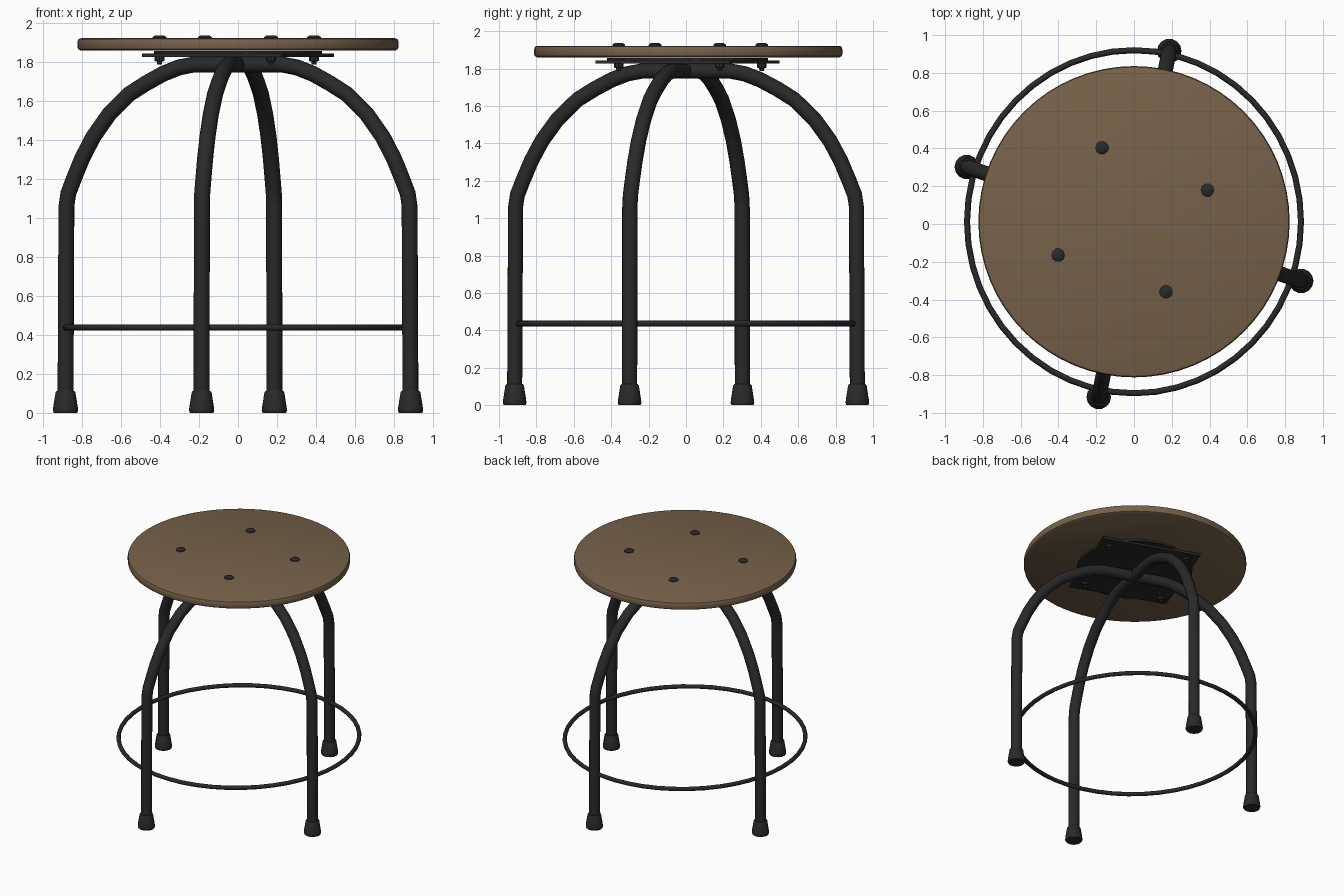
import bpy, bmesh, math
from mathutils import Vector

if "Cube" in bpy.data.objects:
    bpy.data.objects.remove(bpy.data.objects["Cube"])


def material(name, rgb):
    m = bpy.data.materials.new(name)
    m.diffuse_color = (*rgb, 1)
    m.use_nodes = True
    m.node_tree.nodes["Principled BSDF"].inputs["Base Color"].default_value = m.diffuse_color
    return m


WOOD = material("brown wood", (0.185, 0.122, 0.068))
IRON = material("black iron", (0.022, 0.022, 0.022))


def finish(bm, name, mat, angle=40):
    bmesh.ops.recalc_face_normals(bm, faces=bm.faces)
    me = bpy.data.meshes.new(name)
    bm.to_mesh(me)
    bm.free()
    ob = bpy.data.objects.new(name, me)
    bpy.context.collection.objects.link(ob)
    me.materials.append(mat)
    bpy.ops.object.select_all(action='DESELECT')
    ob.select_set(True)
    bpy.context.view_layer.objects.active = ob
    bpy.ops.object.shade_smooth_by_angle(angle=math.radians(angle))
    return ob


def lathe(name, profile, centre, sides, mat, turn=0.0, angle=40):
    """Closed solid of revolution from (radius, z) pairs, bottom to top."""
    bm = bmesh.new()
    rings = []
    for r, z in profile:
        rings.append([bm.verts.new((centre[0] + r * math.cos(turn + 2 * math.pi * i / sides),
                                    centre[1] + r * math.sin(turn + 2 * math.pi * i / sides), z))
                      for i in range(sides)])
    for a, b in zip(rings, rings[1:]):
        for i in range(sides):
            j = (i + 1) % sides
            bm.faces.new((a[i], a[j], b[j], b[i]))
    bm.faces.new(rings[0][::-1])
    bm.faces.new(rings[-1])
    return finish(bm, name, mat, angle)


def sweep(name, pts, binormal, radius, sides, mat, closed=False):
    """Round tube along a path lying in the plane normal to binormal."""
    bm = bmesh.new()
    n = len(pts)
    rings = []
    for k, p in enumerate(pts):
        nxt = pts[(k + 1) % n] if closed else pts[min(k + 1, n - 1)]
        prv = pts[k - 1] if closed else pts[max(k - 1, 0)]
        side = (nxt - prv).normalized().cross(binormal)
        rings.append([bm.verts.new(p + radius * (math.cos(t) * side + math.sin(t) * binormal))
                      for t in (2 * math.pi * i / sides for i in range(sides))])
    for k in range(n if closed else n - 1):
        a, b = rings[k], rings[(k + 1) % n]
        for i in range(sides):
            j = (i + 1) % sides
            bm.faces.new((a[i], a[j], b[j], b[i]))
    if not closed:
        bm.faces.new(rings[0])
        bm.faces.new(rings[-1])
    return finish(bm, name, mat, 60)


# Seat: thin round board with softened rim
lathe("seat", [(0.805, 1.858), (0.820, 1.866), (0.824, 1.878), (0.824, 1.904),
               (0.819, 1.917), (0.806, 1.922)], (0, 0.012), 64, WOOD)

# Two bent tube arches crossing under the seat, with rubber feet
half = [(0.935, 0.04), (0.93, 1.06), (0.92, 1.125), (0.89, 1.20), (0.845, 1.305), (0.785, 1.415),
        (0.70, 1.53), (0.59, 1.635), (0.50, 1.69), (0.405, 1.74), (0.32, 1.772), (0.24, 1.787)]
path = [(-r, z) for r, z in half] + half[::-1]
for label, dx, dy in (("side", 0.88, -0.30), ("front_back", 0.19, 0.933)):
    d = Vector((dx, dy, 0)).normalized()
    pts = [d * r + Vector((0, 0, z)) for r, z in path]
    sweep(label + "_leg_arch", pts, Vector((-d.y, d.x, 0)), 0.041, 14, IRON)
    for s, end in ((-1, "a"), (1, "b")):
        lathe(f"{label}_foot_{end}", [(0.060, 0.0), (0.065, 0.012), (0.063, 0.03), (0.051, 0.105),
                                      (0.045, 0.113)], d * 0.935 * s, 14, IRON)

# Foot ring
ring = [Vector((0.884 * math.cos(t), 0.012 + 0.908 * math.sin(t), 0.437))
        for t in (2 * math.pi * i / 48 for i in range(48))]
sweep("foot_ring", ring, Vector((0, 0, 1)), 0.016, 10, IRON, closed=True)

# Square mounting plate and spacer under the seat
TURN = math.radians(24.5)
lathe("mounting_plate", [(0.54, 1.826), (0.54, 1.844)], (0, 0.008), 4, IRON, TURN, 30)
lathe("spacer", [(0.43, 1.840), (0.43, 1.856)], (0, 0.008), 24, IRON)

# Bolts through seat and plate
for i, (x, y) in enumerate([(0.39, 0.18), (-0.17, 0.405), (-0.403, -0.165), (0.17, -0.36)]):
    lathe(f"bolt_head_{i}", [(0.036, 1.915), (0.036, 1.927), (0.024, 1.936)], (x, y), 10, IRON)
    lathe(f"bolt_nut_{i}", [(0.012, 1.787), (0.014, 1.803), (0.026, 1.805), (0.026, 1.83)],
          (x, y), 8, IRON, 0, 30)
